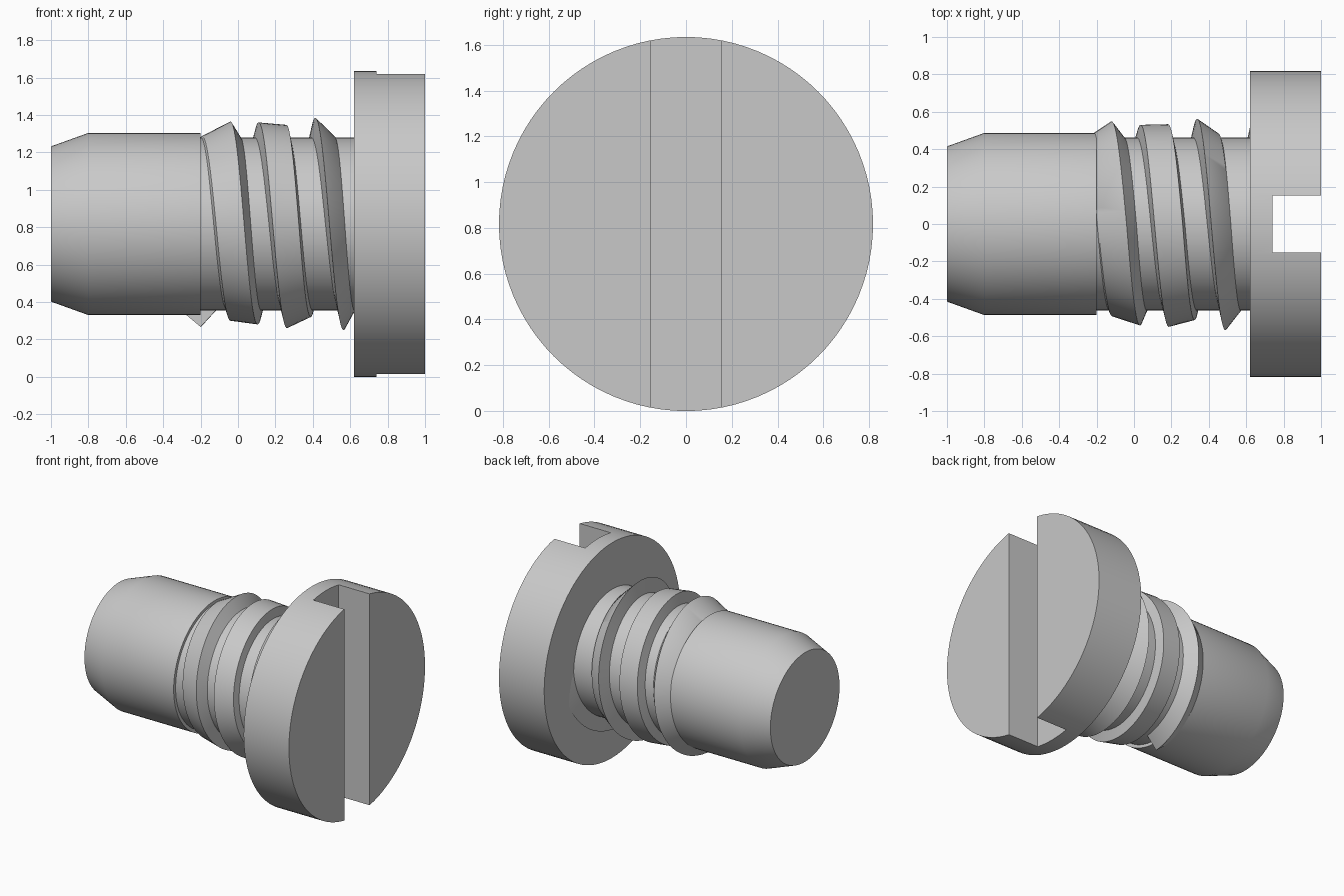
import bpy, bmesh, math

old = bpy.data.objects.get("Cube")
if old:
    bpy.data.objects.remove(old, do_unlink=True)

AXIS_Z = 0.817
SEGMENTS = 96

grey = bpy.data.materials.new("plain_grey")
grey.use_nodes = True
colour = (0.58, 0.58, 0.58, 1)
grey.diffuse_color = colour
grey.node_tree.nodes["Principled BSDF"].inputs["Base Color"].default_value = colour


def around(x, r, t):
    """Point at angle t around the screw axis, starting at the bottom."""
    return (x, r * math.sin(t), AXIS_Z - r * math.cos(t))


def finish(name, bm):
    bmesh.ops.recalc_face_normals(bm, faces=bm.faces[:])
    mesh = bpy.data.meshes.new(name)
    bm.to_mesh(mesh)
    bm.free()
    mesh.materials.append(grey)
    obj = bpy.data.objects.new(name, mesh)
    bpy.context.collection.objects.link(obj)
    return obj


def smooth(obj):
    bpy.ops.object.select_all(action="DESELECT")
    obj.select_set(True)
    bpy.context.view_layer.objects.active = obj
    bpy.ops.object.shade_smooth_by_angle(angle=math.radians(30))


def skin(bm, rings, closed_ring=True):
    """Join consecutive rings with quads and cap both ends."""
    for a, b in zip(rings, rings[1:]):
        n = len(a)
        for i in range(n):
            j = (i + 1) % n
            bm.faces.new((a[i], a[j], b[j], b[i]))
    bm.faces.new(rings[0])
    bm.faces.new(rings[-1])


def lathe(name, profile):
    bm = bmesh.new()
    rings = [[bm.verts.new(around(x, r, math.tau * i / SEGMENTS))
              for i in range(SEGMENTS)] for x, r in profile]
    skin(bm, rings)
    return finish(name, bm)


def sample(keys, q):
    """Linear interpolation through (position, value) keys."""
    for (q0, v0), (q1, v1) in zip(keys, keys[1:]):
        if q <= q1:
            return v0 + (v1 - v0) * (q - q0) / (q1 - q0)
    return keys[-1][1]


# Shank: tapered tip, plain barrel, narrower threaded core
shank = lathe("shank", [(-1, 0.415), (-0.8, 0.487), (-0.2, 0.487),
                        (-0.2, 0.463), (0.64, 0.463)])
smooth(shank)

# Head: disc with a straight screwdriver slot
head = lathe("head", [(0.62, 0.817), (1, 0.817)])
bm = bmesh.new()
bmesh.ops.create_cube(bm, size=1)
for v in bm.verts:
    v.co = (0.99 + v.co.x * 0.5, v.co.y * 0.304, AXIS_Z + v.co.z * 2)
cutter = finish("slot_cutter", bm)
cutter.hide_render = True
cut = head.modifiers.new("slot", "BOOLEAN")
cut.operation = "DIFFERENCE"
cut.solver = "EXACT"
cut.object = cutter
bpy.context.view_layer.objects.active = head
bpy.ops.object.modifier_apply(modifier="slot")
bpy.data.objects.remove(cutter, do_unlink=True)
smooth(head)

# Thread: helical ridge whose crest tilts along its length (q = quarter turns)
rear_r = [(0, 0.43), (2, 0.47), (4, 0.517), (6, 0.543), (8, 0.557), (10, 0.568), (13, 0.567)]
front_x = [(0, -0.2), (2, -0.04), (4, 0.105), (6, 0.26), (8, 0.39), (10, 0.515), (13, 0.68)]
front_r = [(0, 0.55), (2, 0.548), (4, 0.537), (6, 0.53), (8, 0.497), (10, 0.47), (13, 0.455)]
flank = [(0, 0.12), (2, 0.08), (4, 0.03), (6, 0.02), (13, 0.02)]

bm = bmesh.new()
rings = []
QUARTERS, STEPS = 13, 24
for i in range(QUARTERS * STEPS + 1):
    q = i / STEPS
    t = q * math.pi / 2
    rear_x = -0.345 + 0.0758 * q
    fx = sample(front_x, q)
    section = [(rear_x - 0.03, 0.42), (rear_x, sample(rear_r, q)),
               (fx, sample(front_r, q)), (fx + sample(flank, q), 0.42)]
    rings.append([bm.verts.new(around(x, r, t)) for x, r in section])
skin(bm, rings)
smooth(finish("thread", bm))
